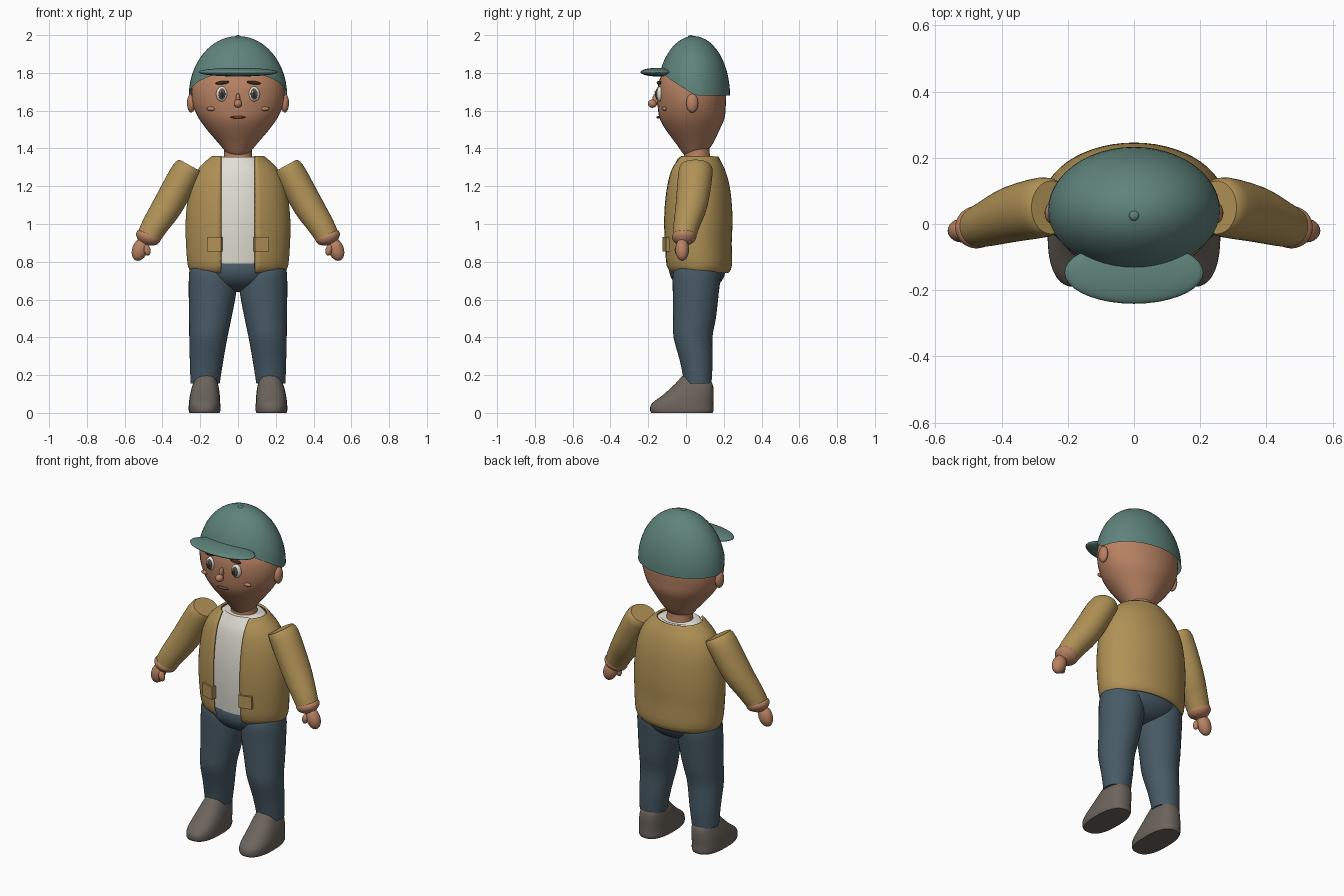
import bpy, bmesh, math
from mathutils import Matrix, Vector

if "Cube" in bpy.data.objects:
    bpy.data.objects.remove(bpy.data.objects["Cube"])


def mat(name, rgb):
    m = bpy.data.materials.new(name)
    lin = [(c / 255 / 12.92) if c < 11 else ((c / 255 + 0.055) / 1.055) ** 2.4 for c in rgb]
    m.diffuse_color = (*lin, 1)
    m.use_nodes = True
    m.node_tree.nodes["Principled BSDF"].inputs["Base Color"].default_value = m.diffuse_color
    return m


SKIN = mat("skin", (184, 130, 99))
CAP = mat("cap_green", (95, 131, 123))
TAN = mat("jacket_tan", (177, 146, 86))
WHITE = mat("shirt_white", (226, 223, 212))
DENIM = mat("denim_blue", (72, 90, 102))
SHOE = mat("shoe_grey", (108, 100, 93))
DARK = mat("brow_brown", (62, 42, 32))
LIP = mat("lip_brown", (120, 70, 55))
IRIS = mat("iris_grey", (85, 85, 82))


def finish(name, bm, material, angle=45):
    bmesh.ops.recalc_face_normals(bm, faces=bm.faces)
    me = bpy.data.meshes.new(name)
    bm.to_mesh(me)
    bm.free()
    me.materials.append(material)
    ob = bpy.data.objects.new(name, me)
    bpy.context.collection.objects.link(ob)
    bpy.ops.object.select_all(action='DESELECT')
    ob.select_set(True)
    bpy.context.view_layer.objects.active = ob
    bpy.ops.object.shade_smooth_by_angle(angle=math.radians(angle))
    return ob


def refine(rings, steps=3):
    """Catmull-Rom interpolation between section parameters."""
    out = []
    for i in range(len(rings) - 1):
        p = [rings[max(0, min(len(rings) - 1, i + k))] for k in (-1, 0, 1, 2)]
        for j in range(steps):
            t = j / steps
            out.append([0.5 * (2 * b + (c - a) * t + (2 * a - 5 * b + 4 * c - d) * t * t
                               + (3 * b - a - 3 * c + d) * t ** 3) for a, b, c, d in zip(*p)])
    return out + [list(rings[-1])]


def loft(name, rings, material, side=1, seg=36, gap=0, power=1.0):
    """Sections (x, y, z, rx, ry, tilt); gap leaves a front opening of that half width."""
    bm = bmesh.new()
    rows = []
    for x, y, z, rx, ry, tilt in refine(rings):
        a0 = math.asin(gap / rx) if gap else 0
        row = []
        for k in range(seg + (1 if gap else 0)):
            a = -math.pi / 2 + a0 + (2 * math.pi - 2 * a0) * k / seg
            c, s = math.cos(a), math.sin(a)
            u = rx * math.copysign(abs(c) ** power, c)
            v = ry * math.copysign(abs(s) ** power, s)
            row.append(bm.verts.new((side * (x + u * math.cos(tilt)), y + v,
                                     z + u * math.sin(tilt))))
        rows.append(row)
    for r0, r1 in zip(rows, rows[1:]):
        for k in range(seg):
            n = k + 1 if gap else (k + 1) % seg
            bm.faces.new((r0[k], r0[n], r1[n], r1[k]))
    if not gap:
        bm.faces.new(rows[0])
        bm.faces.new(rows[-1])
    return finish(name, bm, material)


def ball(name, loc, radii, material, tilt=0, seg=24):
    bm = bmesh.new()
    m = Matrix.Translation(loc) @ Matrix.Rotation(tilt, 4, 'Y') @ Matrix.Diagonal((*radii, 1))
    bmesh.ops.create_uvsphere(bm, u_segments=seg, v_segments=seg // 2, radius=1, matrix=m)
    return finish(name, bm, material, 180)


def level(rows):
    """(z, rx, cy, ry) rows to untilted centred sections."""
    return [(0, cy, z, rx, ry, 0) for z, rx, cy, ry in rows]


# Head and neck
loft("head", level([(1.355, .025, .045, .03), (1.37, .055, .042, .055), (1.42, .097, .045, .094),
                    (1.5, .165, .035, .143), (1.56, .208, .032, .172), (1.62, .236, .03, .18),
                    (1.68, .247, .03, .183), (1.74, .242, .03, .177), (1.8, .215, .035, .16),
                    (1.86, .17, .04, .13), (1.91, .1, .04, .08)]), SKIN)
loft("neck", level([(1.32, .08, .06, .075), (1.37, .074, .058, .068), (1.42, .074, .055, .068)]), SKIN)

# Cap: dome with a rim that rises toward the forehead
bm = bmesh.new()
seg, n = 48, 14
rows = []
for i in range(n):
    row = []
    for k in range(seg):
        a = 2 * math.pi * k / seg
        rim = 1.68 + 0.12 * min(1, max(0, (0.05 - (.04 + .19 * math.sin(a))) / 0.19))
        e0 = math.asin((rim - 1.68) / .315)
        e = e0 + (math.pi / 2 - e0) * i / n
        row.append(bm.verts.new((.26 * math.cos(e) * math.cos(a),
                                 .04 + .193 * math.cos(e) * math.sin(a), 1.68 + .315 * math.sin(e))))
    rows.append(row)
top = bm.verts.new((0, .04, 1.995))
for r0, r1 in zip(rows, rows[1:]):
    for k in range(seg):
        bm.faces.new((r0[k], r0[(k + 1) % seg], r1[(k + 1) % seg], r1[k]))
for k in range(seg):
    bm.faces.new((rows[-1][k], rows[-1][(k + 1) % seg], top))
cap = finish("cap_dome", bm, CAP)
ball("cap_button", (0, .026, 1.99), (.016, .016, .01), CAP)
ball("cap_brim", (0, -.147, 1.804), (.21, .094, .023), CAP, seg=36)

# Face
ball("nose_tip", (0, -.178, 1.637), (.022, .024, .022), SKIN)
ball("nose_bridge", (0, -.158, 1.662), (.012, .02, .03), SKIN)
ball("mouth", (0, -.146, 1.565), (.04, .01, .007), LIP)
for s, tag in ((-1, "left"), (1, "right")):
    ball(f"{tag}_ear", (s * .248, .033, 1.64), (.022, .032, .05), SKIN)
    ball(f"{tag}_eye", (s * .085, -.137, 1.688), (.031, .02, .04), WHITE)
    ball(f"{tag}_iris", (s * .085, -.153, 1.688), (.018, .009, .029), IRIS)
    ball(f"{tag}_pupil", (s * .085, -.159, 1.686), (.009, .006, .016), DARK)
    ball(f"{tag}_eye_glint", (s * .085 - .007, -.163, 1.7), (.005, .004, .006), WHITE)
    ball(f"{tag}_brow", (s * .083, -.143, 1.748), (.036, .012, .009), DARK, s * .12)
    ball(f"{tag}_cheek", (s * .142, -.113, 1.61), (.024, .012, .011), SKIN)

# Jacket, open at the front, over a shirt
body = [(.745, .238, .07, .15), (.78, .26, .065, .172), (.9, .27, .06, .176), (1.0, .272, .06, .18),
        (1.1, .265, .06, .177), (1.2, .248, .06, .165), (1.28, .212, .058, .145),
        (1.33, .165, .058, .121), (1.355, .135, .058, .108)]
jacket = loft("jacket", level(body), TAN, gap=.09, seg=48)
mod = jacket.modifiers.new("thickness", 'SOLIDIFY')
mod.thickness, mod.offset = .012, 0
shirt = loft("shirt", level([(max(z, .79) if z < .8 else z, rx - .018, cy, ry - .016)
                             for z, rx, cy, ry in [(.79, .262, .065, .172)] + body[2:]]), WHITE, seg=48)

# V neckline panel laid on the shirt
bm = bmesh.new()
bm.faces.new([bm.verts.new(p) for p in ((-.085, -.3, 1.348), (.085, -.3, 1.348), (0, -.3, 1.215))])
bmesh.ops.subdivide_edges(bm, edges=bm.edges, cuts=7, use_grid_fill=True)
panel = finish("neckline_panel", bm, WHITE)
wrap = panel.modifiers.new("lay_on_shirt", 'SHRINKWRAP')
wrap.target, wrap.wrap_method, wrap.offset = shirt, 'PROJECT', .005
wrap.use_project_y = True

# Trousers seat
ball("trouser_seat", (0, .06, .76), (.225, .15, .12), DENIM, seg=36)

for s, tag in ((-1, "left"), (1, "right")):
    # Jacket pocket
    bm = bmesh.new()
    bmesh.ops.create_cube(bm, size=1, matrix=Matrix.Translation((s * .123, -.1, .893))
                          @ Matrix.Rotation(s * .25, 4, 'Z') @ Matrix.Diagonal((.078, .03, .075, 1)))
    finish(f"{tag}_pocket", bm, TAN, 30)
    # Arm
    loft(f"{tag}_sleeve", [(.25, .05, 1.308, .068, .08, .5), (.277, .05, 1.27, .08, .091, .5),
                           (.37, .03, 1.10, .08, .085, .5), (.44, .003, .99, .07, .07, .43),
                           (.476, -.01, .925, .062, .06, .34)], TAN, s)
    loft(f"{tag}_cuff", [(.467, -.008, .949, .058, .056, .35), (.471, -.009, .94, .066, .063, .35),
                         (.478, -.01, .925, .066, .063, .35), (.484, -.011, .908, .054, .052, .35),
                         (.495, -.013, .895, .03, .03, .35)], SKIN, s)
    ball(f"{tag}_hand", (s * .519, -.02, .865), (.041, .036, .062), SKIN, -s * .35)
    ball(f"{tag}_thumb", (s * .481, -.042, .862), (.018, .018, .03), SKIN, s * .2)
    # Trouser leg
    loft(f"{tag}_trouser_leg", [(.137, .06, .80, .11, .1, 0), (.133, .057, .74, .126, .126, 0),
                                (.135, .052, .64, .126, .122, 0), (.147, .045, .5, .112, .113, 0),
                                (.157, .037, .4, .101, .103, 0), (.167, .055, .27, .088, .086, 0),
                                (.174, .063, .155, .077, .072, 0)], DENIM, s)
    # Shoe
    loft(f"{tag}_shoe", [(.177, -.022, 0, .08, .162, 0), (.177, -.022, .015, .084, .168, 0),
                         (.177, -.018, .05, .083, .163, 0), (.175, .015, .1, .078, .131, 0),
                         (.172, .042, .155, .066, .098, 0), (.17, .04, .19, .048, .065, 0),
                         (.17, .04, .203, .03, .045, 0)], SHOE, s, power=.8)
